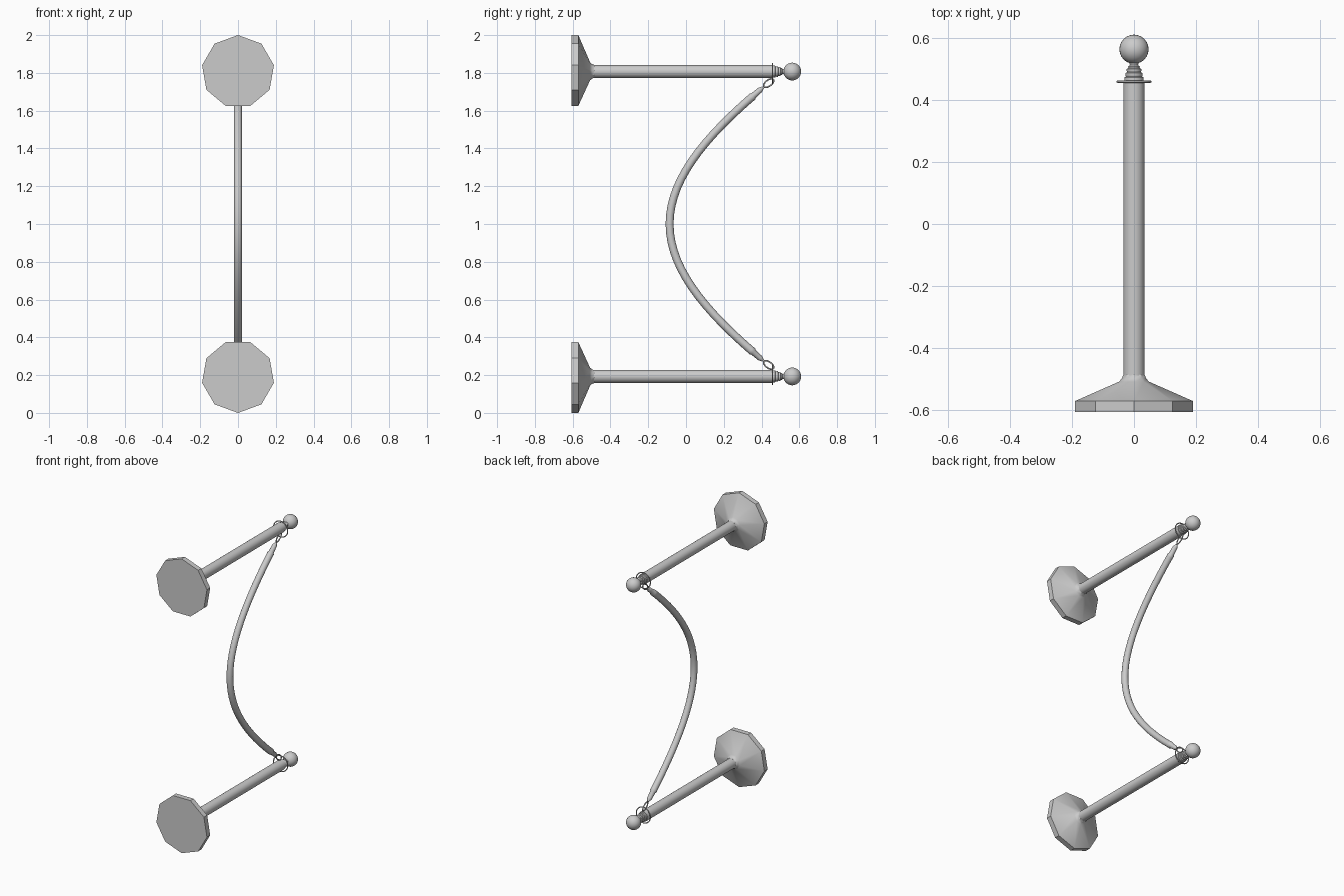
import bpy, bmesh, math
from mathutils import Vector

if "Cube" in bpy.data.objects:
    bpy.data.objects.remove(bpy.data.objects["Cube"])

AXIS = 0.807          # post axis, measured from the mirror plane z = 1


def finish(name, bm, mirror=True, angle=35):
    bmesh.ops.recalc_face_normals(bm, faces=bm.faces)
    me = bpy.data.meshes.new(name)
    bm.to_mesh(me)
    bm.free()
    ob = bpy.data.objects.new(name, me)
    ob.location = (0, 0, 1)
    bpy.context.collection.objects.link(ob)
    bpy.ops.object.select_all(action='DESELECT')
    ob.select_set(True)
    bpy.context.view_layer.objects.active = ob
    bpy.ops.object.shade_smooth_by_angle(angle=math.radians(angle))
    if mirror:
        m = ob.modifiers.new("mirror", 'MIRROR')
        m.use_axis = (False, False, True)
        m.use_mirror_merge = False
    return ob


def skin(bm, rings, closed):
    n = len(rings[0])
    pairs = list(zip(rings, rings[1:])) + ([(rings[-1], rings[0])] if closed else [])
    for a, b in pairs:
        for i in range(n):
            j = (i + 1) % n
            bm.faces.new((a[i], a[j], b[j], b[i]))
    if not closed:
        bm.faces.new(rings[0])
        bm.faces.new(rings[-1])


def lathe(name, profile, sides):
    """Turn (radius, y) pairs around the post axis."""
    bm = bmesh.new()
    rings = []
    for r, y in profile:
        rings.append([bm.verts.new((r * math.sin(2 * math.pi * k / sides), y,
                                    AXIS + r * math.cos(2 * math.pi * k / sides)))
                      for k in range(sides)])
    skin(bm, rings, False)
    return finish(name, bm)


def sweep(name, path, radii, binormal, closed=False, sides=12, mirror=True):
    """Tube along a planar path."""
    bm = bmesh.new()
    b = Vector(binormal)
    path = [Vector(p) for p in path]
    n = len(path)
    rings = []
    for i, p in enumerate(path):
        if closed:
            t = path[(i + 1) % n] - path[i - 1]
        else:
            t = path[min(i + 1, n - 1)] - path[max(i - 1, 0)]
        nrm = t.normalized().cross(b)
        r = radii[i] if isinstance(radii, list) else radii
        rings.append([bm.verts.new(p + r * (math.cos(2 * math.pi * k / sides) * nrm
                                            + math.sin(2 * math.pi * k / sides) * b))
                      for k in range(sides)])
    skin(bm, rings, closed)
    return finish(name, bm, mirror, 50)


# Nine-sided flared foot and round pole
lathe("base", [(0.193, -0.605), (0.193, -0.57), (0.05, -0.508), (0.04, -0.498), (0.035, -0.485)], 9)
lathe("pole", [(0.034, -0.52), (0.034, 0.46)], 24)

# Stepped neck and ball finial
lathe("neck", [(0.031, 0.459), (0.031, 0.472), (0.026, 0.475), (0.028, 0.480), (0.028, 0.486),
               (0.022, 0.489), (0.024, 0.494), (0.024, 0.499), (0.018, 0.502), (0.019, 0.507),
               (0.013, 0.511), (0.016, 0.524)], 20)
bm = bmesh.new()
bmesh.ops.create_uvsphere(bm, u_segments=24, v_segments=14, radius=0.047)
bmesh.ops.translate(bm, verts=bm.verts, vec=(0, 0.5625, AXIS))
finish("ball_finial", bm)

# Loose wire ring hanging around each pole top
turn = [2 * math.pi * k / 32 for k in range(32)]
sweep("pole_ring", [(0.053 * math.cos(a), 0.458, AXIS - 0.01 + 0.053 * math.sin(a)) for a in turn],
      0.0035, (0, 1, 0), closed=True, sides=8)


# Sagging rope
def sag(dz):
    return -0.087 - 1.57 + math.sqrt(1.57 ** 2 + 3.45 * dz * dz)


END = 0.67
sweep("rope", [(0, sag(d), d) for d in [END * (k / 14 - 1) for k in range(29)]],
      0.021, (1, 0, 0), sides=16, mirror=False)

# Metal end caps on the rope
start = Vector((0, sag(END), END))
along = Vector((0, 1.153, 1)).normalized()
side = Vector((1, 0, 0)).cross(along)
sweep("rope_cap", [start + along * d for d in (-0.005, 0.008, 0.014, 0.062, 0.07, 0.082)],
      [0.0215, 0.0215, 0.017, 0.015, 0.011, 0.006], (1, 0, 0))

# Oval hook linking each cap to its ring
low = start + along * 0.09
high = Vector((0, 0.461, 0.763))
mid, half = (low + high) / 2, (high - low) / 2
perp = Vector((1, 0, 0)).cross(half.normalized())
sweep("hook", [mid + half * 1.1 * math.cos(a) + perp * 0.016 * math.sin(a) for a in turn],
      0.004, (1, 0, 0), closed=True, sides=8)
